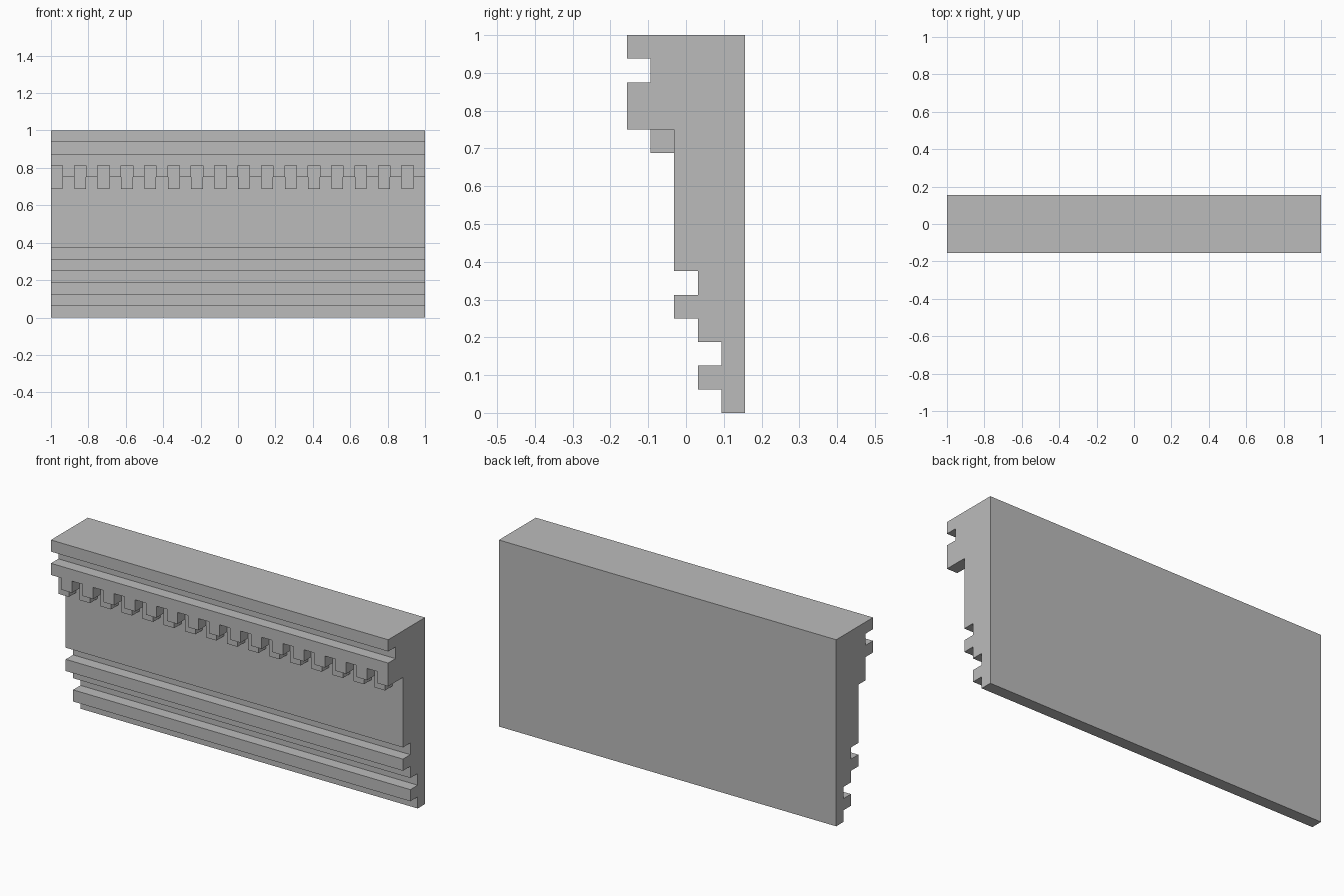
import bpy
import bmesh
from mathutils import Vector

if "Cube" in bpy.data.objects:
    bpy.data.objects.remove(bpy.data.objects["Cube"], do_unlink=True)

U = 1 / 16            # every step of the moulding is one module
COUNT = 16            # dentils along the wall
# Depth planes, from the cornice front to the back of the wall
Y0, Y1, Y2, Y3, Y4, BACK = [(i - 2.5) * U for i in range(6)]

stone = bpy.data.materials.new("grey stone")
stone.use_nodes = True
stone.diffuse_color = (0.5, 0.5, 0.5, 1)
stone.node_tree.nodes["Principled BSDF"].inputs["Base Color"].default_value = (0.5, 0.5, 0.5, 1)


def prism(bm, points, offset):
    """Extrude a closed outline along an offset."""
    face = bm.faces.new([bm.verts.new(p) for p in points])
    new = bmesh.ops.extrude_face_region(bm, geom=[face], use_keep_orig=True)["geom"]
    verts = [g for g in new if isinstance(g, bmesh.types.BMVert)]
    bmesh.ops.translate(bm, verts=verts, vec=Vector(offset))


def finish(bm, name):
    bmesh.ops.recalc_face_normals(bm, faces=bm.faces[:])
    mesh = bpy.data.meshes.new(name)
    bm.to_mesh(mesh)
    bm.free()
    mesh.materials.append(stone)
    obj = bpy.data.objects.new(name, mesh)
    bpy.context.collection.objects.link(obj)
    return obj


# Wall with its base and cornice mouldings: front depth of each run, upwards,
# as (depth, top height in modules)
runs = [(Y4, 1), (Y3, 2), (Y4, 3), (Y3, 4), (Y2, 5), (Y3, 6),
        (Y2, 13), (Y0, 14), (Y1, 15), (Y0, 16)]
outline = [(-1, BACK, 0)]
z = 0
for depth, top in runs:
    outline += [(-1, depth, z * U), (-1, depth, top * U)]
    z = top
outline.append((-1, BACK, 1))
bm = bmesh.new()
prism(bm, outline, (2, 0, 0))
finish(bm, "moulded_wall")

# Lower cornice band, recessed above every dentil
plan = [(-1, Y2, 12 * U)]
for i in range(COUNT):
    x = -1 + 2 * i * U
    plan += [(x, Y1, 12 * U), (x + U, Y1, 12 * U),
             (x + U, Y0, 12 * U), (x + 2 * U, Y0, 12 * U)]
plan.append((1, Y2, 12 * U))
bm = bmesh.new()
prism(bm, plan, (0, 0, U))
finish(bm, "notched_cornice_band")

# Row of dentils hanging below the band
bm = bmesh.new()
for i in range(COUNT):
    x = -1 + 2 * i * U
    prism(bm, [(x, Y1, 11 * U), (x + U, Y1, 11 * U),
               (x + U, Y2, 11 * U), (x, Y2, 11 * U)], (0, 0, U))
finish(bm, "dentil_row")
